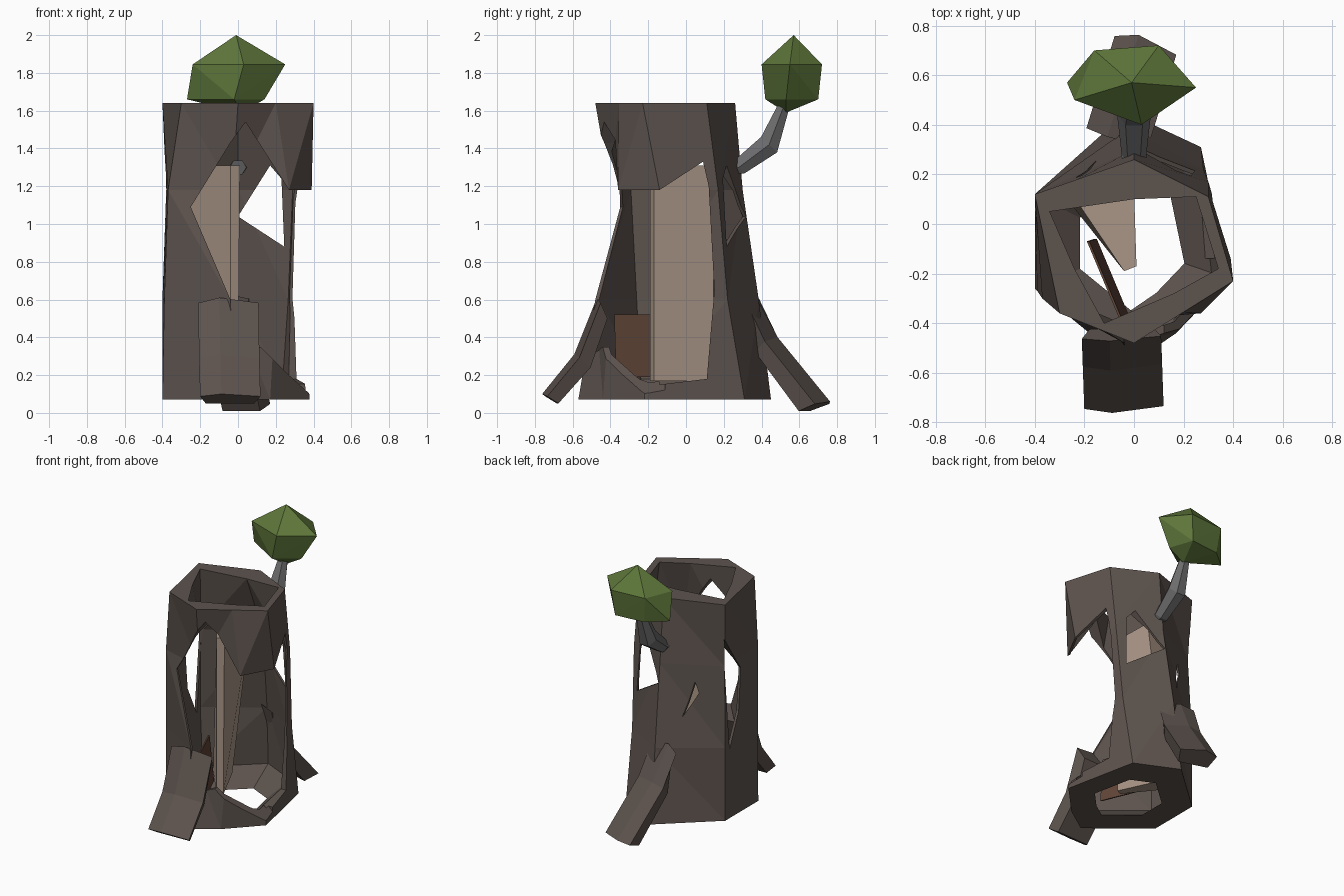
import bpy
import bmesh
from math import cos, sin, pi, radians
from mathutils import Vector, Matrix

cube = bpy.data.objects.get("Cube")
if cube:
    bpy.data.objects.remove(cube)


def make_material(name, red, green, blue):
    mat = bpy.data.materials.new(name)
    mat.use_nodes = True
    colour = (red, green, blue, 1)
    mat.diffuse_color = colour
    for node in mat.node_tree.nodes:
        if node.type == "BSDF_PRINCIPLED":
            node.inputs["Base Color"].default_value = colour
            node.inputs["Roughness"].default_value = 0.9
    return mat


BARK = make_material("bark brown", .11, .087, .076)
HEARTWOOD = make_material("heartwood tan", .4, .305, .24)
PLANK = make_material("plank red brown", .12, .06, .04)
TWIG = make_material("twig grey", .15, .15, .155)
LEAF = make_material("leaf green", .11, .18, .042)


def finish(bm, name, mat):
    """Turn a bmesh into a flat shaded object with one material."""
    bmesh.ops.recalc_face_normals(bm, faces=bm.faces)
    mesh = bpy.data.meshes.new(name)
    bm.to_mesh(mesh)
    bm.free()
    obj = bpy.data.objects.new(name, mesh)
    bpy.context.collection.objects.link(obj)
    if mat:
        mesh.materials.append(mat)
    return obj


def loft(name, rings, mat, closed=False):
    """Skin a list of rings; either cap the ends or join last to first."""
    bm = bmesh.new()
    loops = [[bm.verts.new(point) for point in ring] for ring in rings]
    pairs = list(zip(loops, loops[1:]))
    if closed:
        pairs.append((loops[-1], loops[0]))
    else:
        bm.faces.new(loops[0])
        bm.faces.new(loops[-1])
    for low, high in pairs:
        count = len(low)
        for i in range(count):
            j = (i + 1) % count
            bm.faces.new((low[i], low[j], high[j], high[i]))
    if closed:
        bmesh.ops.triangulate(bm, faces=bm.faces)
    return finish(bm, name, mat)


def prism(name, outline, place, start, end):
    """Extrude an outline; place maps (a, b, depth) to a point."""
    rings = [[place(a, b, depth) for a, b in outline] for depth in (start, end)]
    return loft(name, rings, None)


def along_x(a, b, depth):
    return (depth, a, b)


def along_y(a, b, depth):
    return (a, depth, b)


def flat_ring(points, z):
    return [Vector((x, y, z)) for x, y in points]


# Hollow trunk: outer rings going up, inner rings coming back down
levels = {
    .07: [(-.4, .12), (-.4, -.26), (-.02, -.57), (.17, -.44), (.38, -.22), (.27, .31), (-.03, .45)],
    .6: [(-.4, .12), (-.39, -.27), (-.04, -.48), (.2, -.4), (.33, -.2), (.28, .22), (-.02, .385)],
    1.18: [(-.38, .1), (-.37, -.3), (-.03, -.4), (.27, -.36), (.39, -.14), (.3, .17), (0, .3)],
    1.64: [(-.4, .12), (-.3, -.36), (0, -.48), (.2, -.355), (.4, -.23), (.3, .11), (0, .26)],
}
rim = [(-.34, .05), (-.24, -.18), (-.12, -.4), (.16, -.28), (.34, -.18), (.25, .11), (0, .1)]


def inner_ring(level, scale, lift=0.0):
    points = flat_ring(levels[level], level)
    middle = sum(points, Vector()) / len(points)
    return [middle + (p - middle) * scale + Vector((0, 0, lift)) for p in points]


base, low, mid, top = levels
rings = [flat_ring(points, z) for z, points in levels.items()]
rings += [flat_ring(rim, top), inner_ring(mid, .96), inner_ring(low, .95),
          inner_ring(base, .88, .11), inner_ring(base, .54)]
trunk = loft("trunk", rings, BARK, closed=True)

# Openings broken through the trunk
front_gap = [(.04, 1.54), (-.04, 1.43), (-.25, 1.09), (-.04, .6), (-.03, .3),
             (.12, .35), (.27, .2), (.38, .1), (.5, .1), (.5, 1.18), (.27, 1.18)]
side_gap = [(-.14, 1.18), (.09, 1.33), (.12, 1.2), (.15, .65), (.11, .18), (-.14, .15)]
left_gap = [(.11, 1.38), (-.09, 1.1), (-.05, .8), (.07, .57)]
back_gap = [(0, 1.04), (.17, 1.31), (.23, 1.24), (.245, .88)]
back_crack = [(-.21, 1.06), (-.235, .98), (-.15, .81)]
cutters = [
    prism("front_cutter", front_gap, along_y, -.8, -.11),
    prism("side_cutter", side_gap, along_x, .12, .6),
    prism("left_cutter", left_gap, along_x, -.6, -.2),
    prism("back_cutter", back_gap, along_y, .06, .6),
    prism("crack_cutter", back_crack, along_y, .06, .6),
]
bpy.context.view_layer.objects.active = trunk
for cutter in cutters:
    cutter.hide_render = True
    cut = trunk.modifiers.new(cutter.name, "BOOLEAN")
    cut.operation = "DIFFERENCE"
    cut.solver = "EXACT"
    cut.object = cutter
    bpy.ops.object.modifier_apply(modifier=cut.name)
for cutter in cutters:
    bpy.data.objects.remove(cutter)

# Heartwood wedge twisting up inside the hollow
wedge_foot = [(-.27, .1), (-.04, -.19), (0, -.17), (-.15, .15)]
wedge_head = [(-.25, .12), (-.04, -.19), (.01, -.17), (0, .14)]
loft("heartwood_wedge", [flat_ring(wedge_foot, .17), flat_ring(wedge_head, 1.31)], HEARTWOOD)

# Thin plank leaning beside the wedge
plank_foot = [(-.15, -.06), (-.02, -.37), (-.03, -.37), (-.16, -.06)]
lean = Vector((-.03, -.01, .33))
foot = flat_ring(plank_foot, .19)
loft("inner_plank", [foot, [p + lean for p in foot]], PLANK)


# Roots: flat six-sided bands that bend outwards to the ground
def root(name, path, width, turn, shift):
    """Path entries are upper and lower (y, z) points of each section."""
    rings = []
    for (upper_y, upper_z), (under_y, under_z) in path:
        upper = Vector((0, upper_y, upper_z))
        under = Vector((0, under_y, under_z))
        half = Vector((width / 2, 0, 0))
        edge = upper.lerp(under, .25)
        rings.append([edge - half, upper - half * .3, edge + half,
                      under + half * .8, under, under - half * .8])
    obj = loft(name, rings, BARK)
    pivot = Vector((0, path[0][0][0], 0))
    spin = Matrix.Rotation(radians(turn), 4, "Z")
    move = Matrix.Translation(pivot + Vector((shift, 0, 0)))
    obj.data.transform(move @ spin @ Matrix.Translation(-pivot))


root("front_root", [((-.47, .61), (-.42, .5)), ((-.59, .31), (-.51, .24)),
                    ((-.76, .1), (-.68, .05))], .32, 2, -.05)
root("back_root", [((.34, .64), (.375, .5)), ((.48, .4), (.4, .32)),
                   ((.77, .06), (.64, .01))], .26, -17, -.07)


# Twig growing from the back of the trunk
def twig_ring(y, z, radius, tilt):
    across = Vector((radius, 0, 0))
    over = Vector((0, -sin(tilt), cos(tilt))) * radius
    return [Vector((0, y, z)) + across * cos(i * pi / 3) + over * sin(i * pi / 3)
            for i in range(6)]


loft("twig", [twig_ring(.18, 1.3, .045, .3), twig_ring(.28, 1.3, .05, .7),
              twig_ring(.44, 1.42, .068, .8), twig_ring(.52, 1.63, .035, 1.2)], TWIG)

# Faceted leaf clump on the twig, wrapped around its corner points
upper_corners = [(-.24, .5), (.03, .4), (.25, .55), (.1, .72), (-.16, .7)]
lower_corners = [(-.27, .57), (-.02, .42), (.14, .53), (.08, .7), (-.14, .68)]
bm = bmesh.new()
corners = flat_ring(upper_corners, 1.845) + flat_ring(lower_corners, 1.66)
corners += [Vector((-.01, .57, 2)), Vector((.02, .53, 1.59))]
for corner in corners:
    bm.verts.new(corner)
bmesh.ops.convex_hull(bm, input=bm.verts)
finish(bm, "leaf_clump", LEAF)
